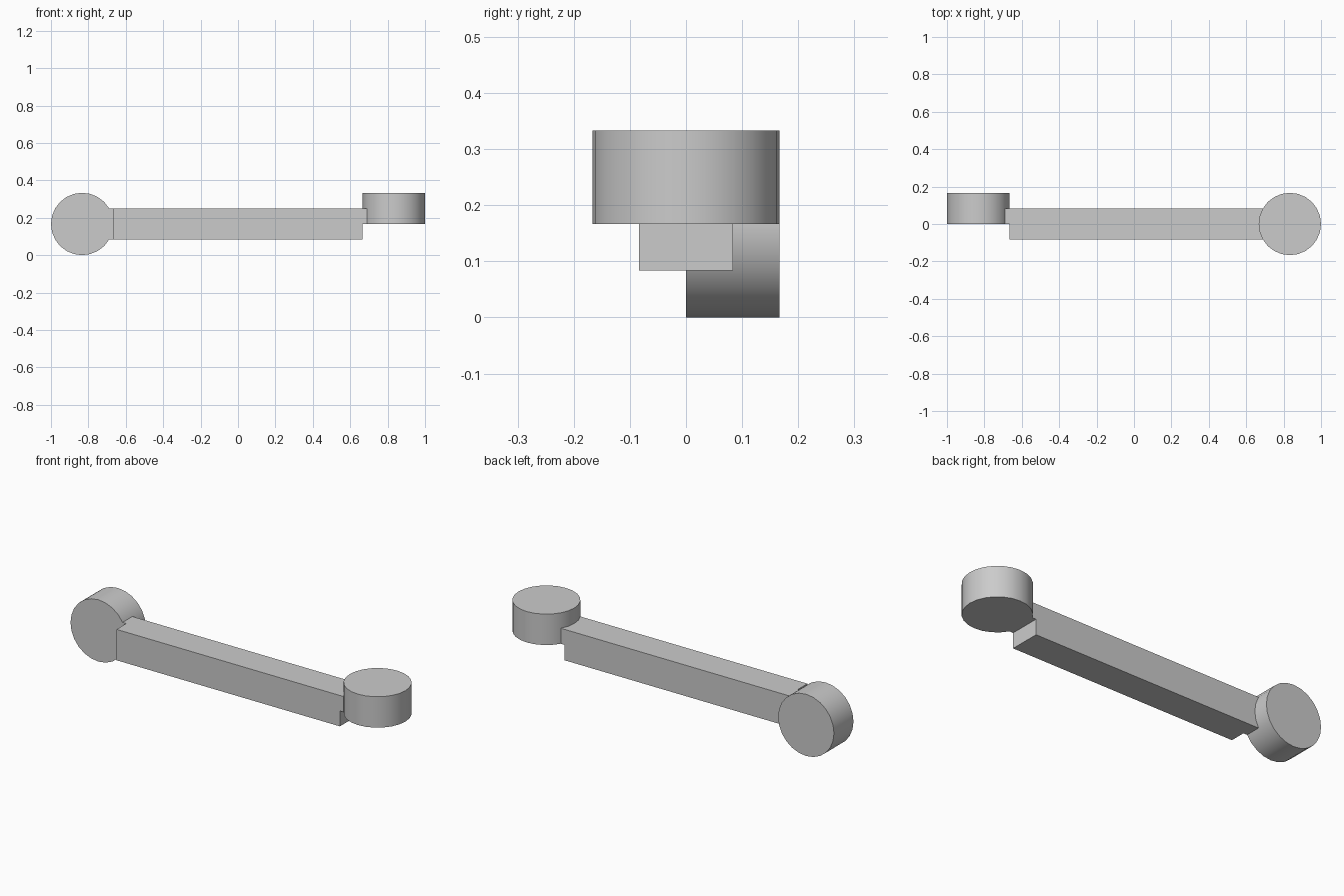
import bpy, bmesh
from mathutils import Matrix, Vector

cube = bpy.data.objects.get("Cube")
if cube:
    bpy.data.objects.remove(cube)

R = 1 / 6          # disc radius and thickness
HALF = R / 2       # half width of the bar
END = 4 * R        # half length of the bar
MID = R            # height of the bar's centre line

grey = bpy.data.materials.new("light grey")
grey.use_nodes = True
grey.diffuse_color = (0.6, 0.6, 0.6, 1)
grey.node_tree.nodes["Principled BSDF"].inputs["Base Color"].default_value = grey.diffuse_color


def finish(name, bm, smooth=False):
    bmesh.ops.recalc_face_normals(bm, faces=bm.faces)
    mesh = bpy.data.meshes.new(name)
    bm.to_mesh(mesh)
    bm.free()
    mesh.materials.append(grey)
    obj = bpy.data.objects.new(name, mesh)
    bpy.context.collection.objects.link(obj)
    if smooth:
        bpy.ops.object.select_all(action='DESELECT')
        obj.select_set(True)
        bpy.context.view_layer.objects.active = obj
        bpy.ops.object.shade_smooth_by_angle()
    return obj


def disc(name, centre, axis):
    bm = bmesh.new()
    turn = Matrix.Rotation(1.5707963, 4, 'X') if axis == 'Y' else Matrix()
    bmesh.ops.create_cone(bm, cap_ends=True, segments=24, radius1=R, radius2=R,
                          depth=R, matrix=Matrix.Translation(centre) @ turn)
    finish(name, bm, smooth=True)


# Discs: one upright behind the centre line, one flat above it
disc("upright_disc", (-5 * R, HALF, MID), 'Y')
disc("flat_disc", (5 * R, 0, MID + HALF), 'Z')

# Square bar, split lengthwise so each end can grow a half-section tongue
bm = bmesh.new()
bmesh.ops.create_cube(bm, size=1, matrix=Matrix.Translation((0, 0, MID))
                      @ Matrix.Diagonal((2 * END, R, R, 1)))
for normal in ((0, 1, 0), (0, 0, 1)):
    bmesh.ops.bisect_plane(bm, geom=bm.verts[:] + bm.edges[:] + bm.faces[:],
                           plane_co=(0, 0, MID), plane_no=normal)

# Tongues run into the discs: upper half on the left, back half on the right
tongue = R * (1 - 0.75 ** 0.5) + 0.002
for side, half in ((1, Vector((0, 0, 1))), (-1, Vector((0, 1, 0)))):
    centre = Vector((0, 0, MID))
    faces = [f for f in bm.faces if f.normal.x * side > 0.9
             and (f.calc_center_median() - centre).dot(half) > 0]
    grown = bmesh.ops.extrude_face_region(bm, geom=faces)["geom"]
    bmesh.ops.delete(bm, geom=[f for f in faces if f.is_valid], context='FACES_ONLY')
    bmesh.ops.translate(bm, vec=(side * tongue, 0, 0),
                        verts=[v for v in grown if isinstance(v, bmesh.types.BMVert)])
finish("bar", bm)
